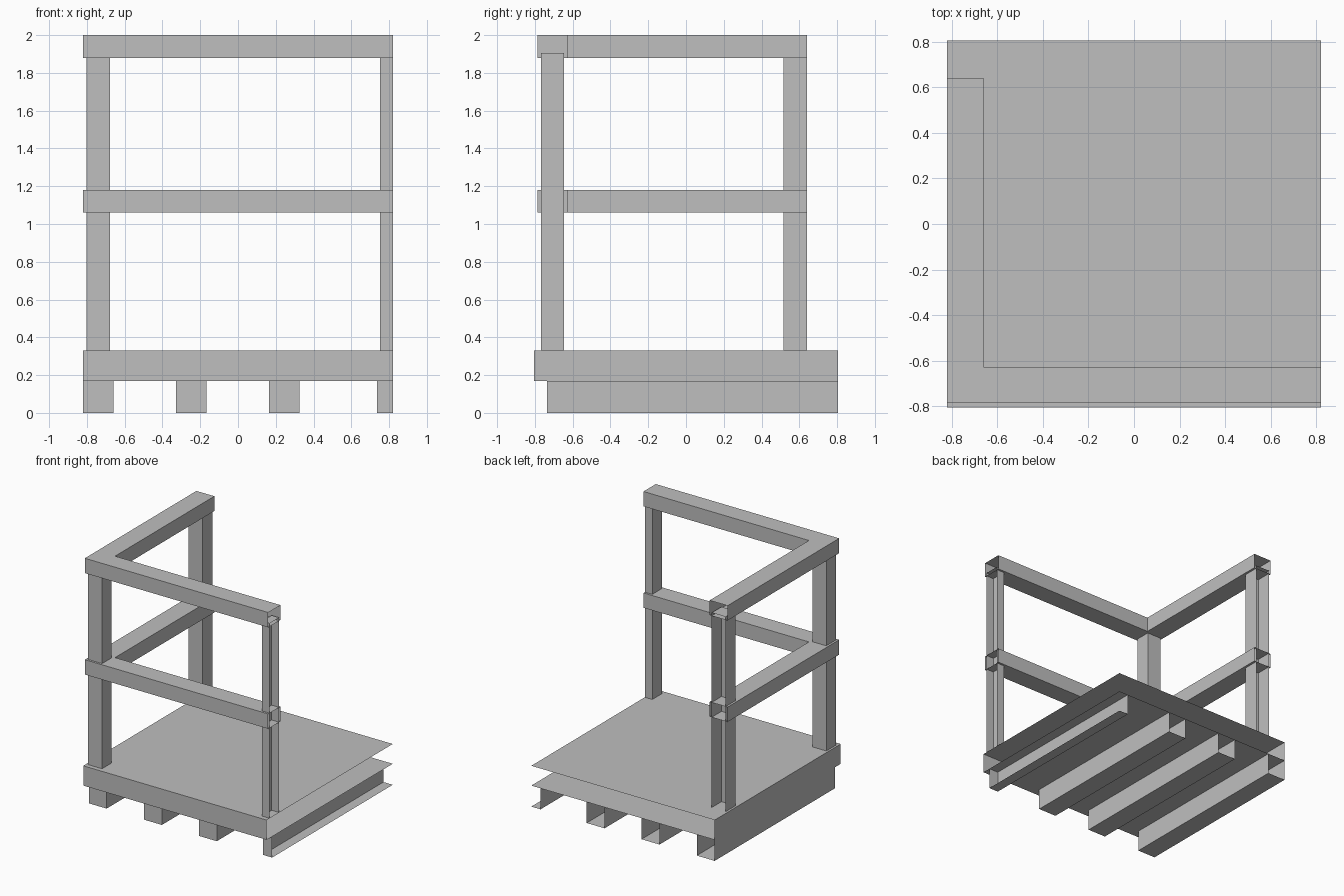
import bpy
import bmesh
from mathutils import Vector

cube = bpy.data.objects.get("Cube")
if cube:
    bpy.data.objects.remove(cube, do_unlink=True)

grey = bpy.data.materials.new("plain grey")
grey.use_nodes = True
grey.diffuse_color = (0.52, 0.52, 0.52, 1)
grey.node_tree.nodes["Principled BSDF"].inputs["Base Color"].default_value = grey.diffuse_color

AXES = {"x": Vector((1, 0, 0)), "y": Vector((0, 1, 0)), "z": Vector((0, 0, 1))}
X, Y = 0.82, 0.805          # half width and half depth
JOIST_TOP, DECK_TOP = 0.17, 0.33
RAIL_END = 0.64             # back end of the side rails and rear post


def prism(name, outline, z0, z1, is_open):
    """Extrude a flat outline, then remove the faces chosen by is_open."""
    bm = bmesh.new()
    base = bm.faces.new([bm.verts.new((x, y, z0)) for x, y in outline])
    top = bmesh.ops.extrude_face_region(bm, geom=[base], use_keep_orig=True)["geom"]
    for v in top:
        if isinstance(v, bmesh.types.BMVert):
            v.co.z = z1
    bmesh.ops.recalc_face_normals(bm, faces=bm.faces)
    bmesh.ops.delete(bm, geom=[f for f in bm.faces if is_open(f)], context="FACES")
    mesh = bpy.data.meshes.new(name)
    bm.to_mesh(mesh)
    bm.free()
    mesh.materials.append(grey)
    obj = bpy.data.objects.new(name, mesh)
    bpy.context.collection.objects.link(obj)


def open_box(name, x0, x1, y0, y1, z0, z1, sides):
    """Box with open sides, given as a list such as +x, -z."""
    gaps = [AXES[s[1]] * (-1 if s[0] == "-" else 1) for s in sides.split()]
    prism(name, [(x0, y0), (x1, y0), (x1, y1), (x0, y1)], z0, z1,
          lambda f: any(f.normal.dot(g) > 0.9 for g in gaps))


# Deck, open along the two joining edges
open_box("deck", -X, X, -Y, Y, JOIST_TOP, DECK_TOP, "+x +y")

# Joists under the deck; the last one is cut in half by the joining edge
for i, (left, right) in enumerate([(-X, -0.66), (-0.327, -0.166), (0.164, 0.325), (0.737, X)]):
    sides = "+y +z +x" if right == X else "+y +z"
    open_box(f"joist_{i + 1}", left, right, -0.735, Y, 0, JOIST_TOP, sides)

# Posts
POST_TOP = 1.905
open_box("corner_post", -0.803, -0.678, -0.768, -0.645, DECK_TOP, POST_TOP, "-z")
open_box("front_half_post", 0.753, X, -0.768, -0.645, DECK_TOP, POST_TOP, "-z +x")
open_box("side_half_post", -0.803, -0.678, 0.515, RAIL_END, DECK_TOP, POST_TOP, "-z +y")

# L-shaped rails with open ends
rail_outline = [(-X, -0.785), (X, -0.785), (X, -0.628),
                (-0.66, -0.628), (-0.66, RAIL_END), (-X, RAIL_END)]


def rail_end(face):
    c = face.calc_center_median()
    return c.x > X - 0.001 or c.y > RAIL_END - 0.001


for name, z in (("middle_rail", 1.06), ("top_rail", 1.88)):
    prism(name, rail_outline, z, z + 0.12, rail_end)
